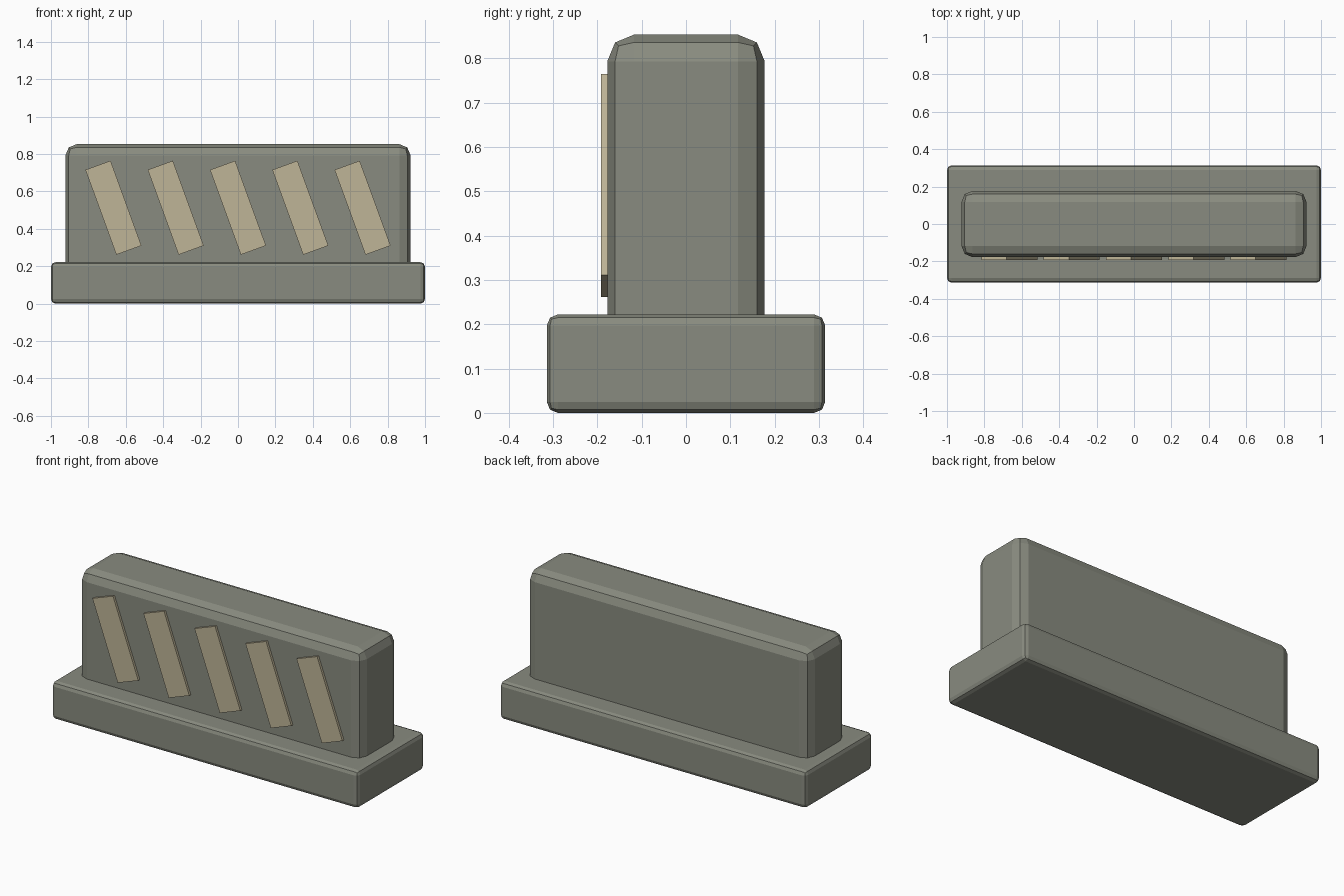
import bpy
import math

if "Cube" in bpy.data.objects:
    bpy.data.objects.remove(bpy.data.objects["Cube"])


def material(name, rgb):
    m = bpy.data.materials.new(name)
    m.diffuse_color = (*rgb, 1.0)
    m.use_nodes = True
    m.node_tree.nodes["Principled BSDF"].inputs["Base Color"].default_value = m.diffuse_color
    return m


concrete = material("grey_concrete", (0.25, 0.26, 0.215))
cream = material("cream_paint", (0.52, 0.46, 0.31))


def box(name, center, size, mat, bevel=0.0, tilt=0.0):
    """Box of full size, optionally tilted in the front plane and bevelled."""
    bpy.ops.mesh.primitive_cube_add(size=1, location=center)
    ob = bpy.context.object
    ob.name = name
    ob.scale = size
    bpy.ops.object.transform_apply(location=False, rotation=False, scale=True)
    ob.rotation_euler.y = tilt
    ob.data.materials.append(mat)
    if bevel:
        mod = ob.modifiers.new("bevel", "BEVEL")
        mod.width = bevel
        mod.segments = 2
    return ob


# Wide footing
box("footing", (0, 0, 0.111), (2.0, 0.628, 0.222), concrete, bevel=0.025)

# Upright wall, its lower end sunk into the footing
WALL_BOTTOM, WALL_TOP, WALL_DEPTH = 0.10, 0.853, 0.355
box("wall", (0, 0, (WALL_BOTTOM + WALL_TOP) / 2),
    (1.845, WALL_DEPTH, WALL_TOP - WALL_BOTTOM), concrete, bevel=0.06)

# Five slanted warning stripes on the front face
for i in range(5):
    box(f"stripe_{i + 1}", ((i - 2) * 0.333, -0.1845, 0.513),
        (0.143, 0.015, 0.483), cream, tilt=math.radians(-20))
